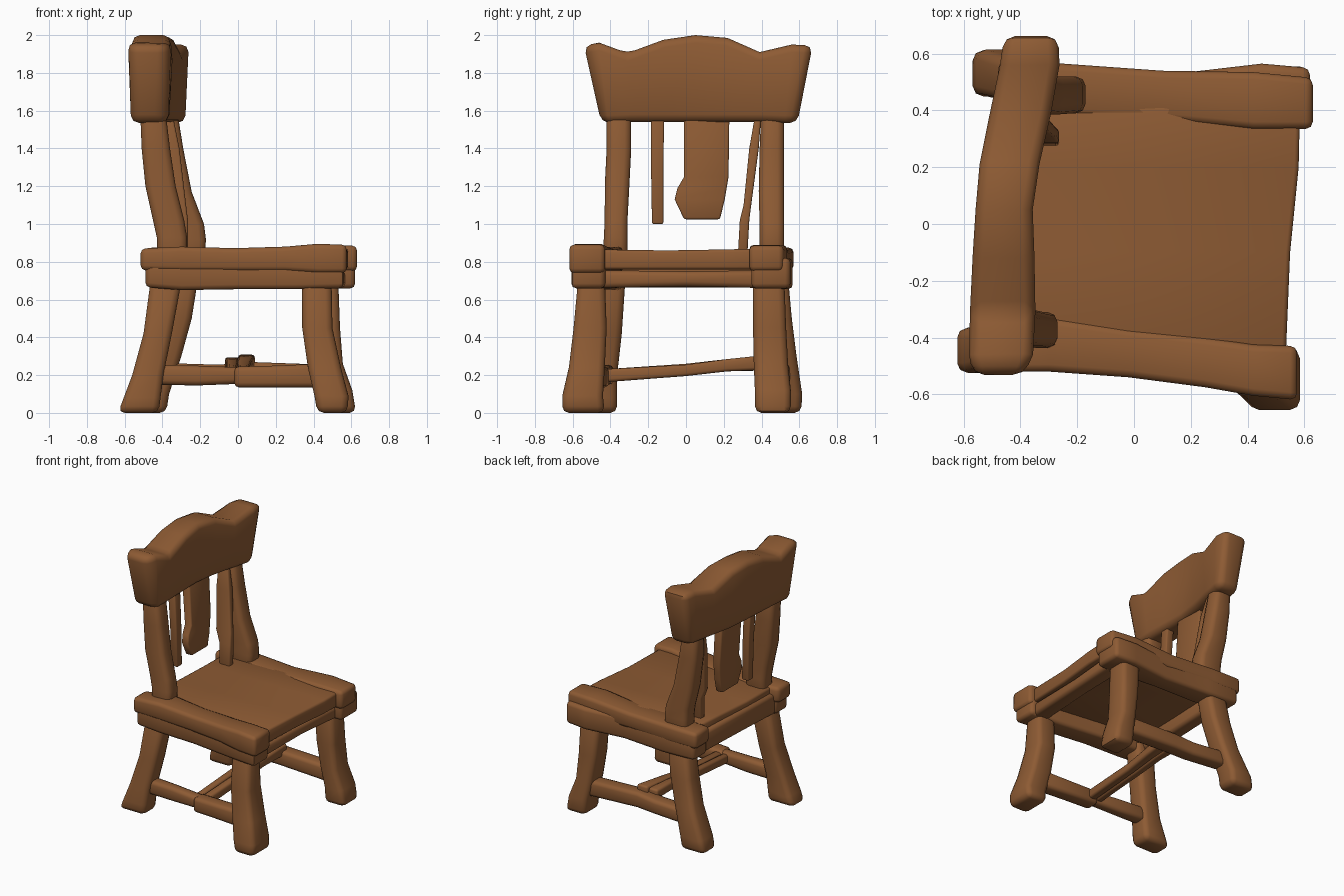
import bpy, bmesh, math

wood = bpy.data.materials.new("brown wood")
wood.diffuse_color = (0.27, 0.105, 0.034, 1)


def beam(name, axis, rings, bevel=0.025, taper=0.0):
    """Loft box sections along an axis. Ring = (pos, a0, a1, b0, b1[, shift of the b0 side]);
    a and b are the other two axes in xyz order. taper narrows the b0 side."""
    bm = bmesh.new()
    loops = []
    for r in rings:
        pos, a0, a1, b0, b1 = r[:5]
        low = pos + (r[5] if len(r) > 5 else 0)
        loop = []
        for p, a, b in ((low, a0 + taper, b0), (low, a1 - taper, b0), (pos, a1, b1), (pos, a0, b1)):
            co = {'x': (p, a, b), 'y': (a, p, b), 'z': (a, b, p)}[axis]
            loop.append(bm.verts.new(co))
        loops.append(loop)
    for l0, l1 in zip(loops, loops[1:]):
        for i in range(4):
            j = (i + 1) % 4
            bm.faces.new((l0[i], l0[j], l1[j], l1[i]))
    bm.faces.new(loops[0])
    bm.faces.new(loops[-1])
    bmesh.ops.recalc_face_normals(bm, faces=bm.faces)
    edges = [e for e in bm.edges if e.calc_face_angle(0) > math.radians(40)]
    bmesh.ops.bevel(bm, geom=edges, offset=bevel, segments=2, profile=0.5,
                    affect='EDGES', clamp_overlap=True)
    me = bpy.data.meshes.new(name)
    bm.to_mesh(me)
    bm.free()
    me.materials.append(wood)
    ob = bpy.data.objects.new(name, me)
    bpy.context.collection.objects.link(ob)
    bpy.ops.object.select_all(action='DESELECT')
    ob.select_set(True)
    bpy.context.view_layer.objects.active = ob
    bpy.ops.object.shade_smooth_by_angle(angle=math.radians(50))
    return ob


# Curved top rail with a humped crest and flared ends
beam("top_rail", 'y', [
    (-.54, -.57, -.385, 1.54, 1.945, .09), (-.46, -.585, -.35, 1.535, 1.96, .05),
    (-.31, -.58, -.345, 1.54, 1.905, .02), (-.12, -.57, -.35, 1.54, 1.975),
    (.05, -.56, -.355, 1.54, 2.0), (.22, -.545, -.33, 1.54, 1.985),
    (.39, -.51, -.29, 1.54, 1.91), (.56, -.475, -.26, 1.535, 1.95, -.04),
    (.67, -.46, -.265, 1.535, 1.945, -.08)], bevel=0.04, taper=0.02)

# Back posts, splayed backward
beam("back_post_near", 'z', [
    (.80, -.43, -.27, -.44, -.31), (.93, -.43, -.27, -.435, -.31), (1.02, -.45, -.285, -.43, -.31),
    (1.2, -.49, -.33, -.43, -.30), (1.4, -.51, -.36, -.42, -.29), (1.65, -.52, -.39, -.42, -.29)], bevel=.035)
beam("back_post_far", 'z', [
    (.80, -.36, -.175, .39, .52), (.92, -.36, -.17, .39, .52), (1.0, -.37, -.18, .39, .52),
    (1.17, -.41, -.245, .385, .52), (1.4, -.44, -.29, .39, .52), (1.65, -.45, -.33, .40, .52)], bevel=.035)

# Broken and leaning back slats
beam("thin_broken_slat", 'z', [(1.0, -.435, -.38, -.18, -.12), (1.3, -.44, -.385, -.185, -.12),
                               (1.6, -.46, -.40, -.185, -.115)], bevel=0.008)
beam("wide_broken_slat", 'z', [
    (1.025, -.43, -.375, -.01, .18), (1.13, -.43, -.375, -.06, .205), (1.19, -.435, -.38, -.045, .215),
    (1.25, -.44, -.38, -.01, .225), (1.6, -.465, -.40, -.01, .23)], bevel=0.01)
beam("leaning_slat", 'z', [
    (.84, -.35, -.265, .275, .325), (1.02, -.36, -.265, .285, .335), (1.1, -.40, -.275, .305, .345),
    (1.4, -.42, -.31, .335, .385), (1.6, -.42, -.35, .37, .40)], bevel=0.01)

# Seat boards
beam("seat", 'y', [(-.46, -.45, .535, .76, .865), (-.1, -.44, .55, .76, .86),
                   (.2, -.42, .58, .76, .865), (.42, -.41, .585, .76, .87)], bevel=0.015)

# Seat side rails: a wide cap over an almost flush lower rail
beam("near_rail_cap", 'x', [
    (-.515, -.52, -.37, .755, .87), (-.3, -.52, -.33, .75, .88), (-.02, -.54, -.37, .75, .872),
    (.25, -.575, -.40, .75, .88), (.42, -.605, -.425, .74, .895), (.575, -.62, -.43, .74, .89)])
beam("near_lower_rail", 'x', [
    (-.49, -.515, -.37, .665, .82), (-.3, -.515, -.34, .65, .82), (0, -.535, -.37, .655, .82),
    (.3, -.575, -.41, .655, .82), (.56, -.61, -.43, .66, .82)])
beam("far_rail_cap", 'x', [
    (-.48, .40, .57, .755, .875), (-.25, .38, .565, .75, .875), (.1, .365, .54, .75, .868),
    (.42, .335, .535, .75, .89), (.63, .335, .515, .75, .885)])
beam("far_lower_rail", 'x', [
    (-.46, .40, .565, .665, .82), (-.2, .39, .56, .655, .82), (.15, .38, .53, .655, .82),
    (.45, .35, .565, .655, .82), (.62, .345, .55, .66, .82)])

# Cross aprons under the seat edges
beam("front_apron", 'y', [(-.5, .40, .525, .66, .755), (0, .42, .54, .67, .75),
                          (.45, .44, .575, .66, .755)])
beam("rear_apron", 'y', [(-.42, -.48, -.36, .665, .82), (0, -.46, -.35, .665, .82),
                         (.48, -.44, -.33, .665, .82)])

# Splayed legs with flared feet
beam("front_leg_near", 'z', [
    (0, .42, .58, -.655, -.43), (.09, .405, .585, -.655, -.44), (.24, .37, .545, -.62, -.43),
    (.45, .34, .50, -.595, -.42), (.72, .34, .495, -.57, -.43)], bevel=.035)
beam("front_leg_far", 'z', [
    (0, .46, .625, .365, .555), (.12, .45, .605, .365, .555), (.26, .42, .555, .36, .54),
    (.45, .39, .54, .355, .53), (.72, .37, .53, .355, .52)], bevel=.035)
beam("back_leg_near", 'z', [
    (0, -.635, -.42, -.525, -.365), (.08, -.605, -.41, -.525, -.365), (.2, -.56, -.395, -.515, -.365),
    (.42, -.50, -.35, -.485, -.34), (.72, -.46, -.295, -.46, -.32)], bevel=.035)
beam("back_leg_far", 'z', [
    (0, -.575, -.38, .45, .61), (.1, -.555, -.365, .45, .615), (.3, -.465, -.30, .43, .585),
    (.5, -.415, -.245, .41, .56), (.72, -.38, -.21, .40, .54)], bevel=.035)

# Stretchers: two sides joined by a split sloping cross bar
beam("near_stretcher_thin", 'x', [(-.46, -.48, -.38, .15, .255), (-.22, -.48, -.395, .145, .25),
                                  (.04, -.50, -.415, .155, .24)])
beam("near_stretcher_thick", 'x', [(-.02, -.515, -.405, .135, .245), (.2, -.53, -.42, .135, .25),
                                   (.42, -.55, -.44, .135, .26)])
beam("far_stretcher", 'x', [(-.43, .45, .56, .155, .265), (-.1, .41, .525, .15, .255),
                            (.05, .40, .515, .155, .27), (.47, .40, .515, .135, .255)])
beam("cross_bar_front", 'y', [(-.46, -.005, .055, .16, .23), (0, .0, .06, .195, .255),
                              (.22, .0, .07, .22, .285), (.46, .0, .09, .23, .31)], bevel=0.015)
beam("cross_bar_rear", 'y', [(-.45, -.06, -.01, .165, .23), (0, -.06, -.005, .20, .26),
                             (.22, -.06, .0, .22, .285), (.44, -.07, .01, .225, .295)], bevel=0.015)
